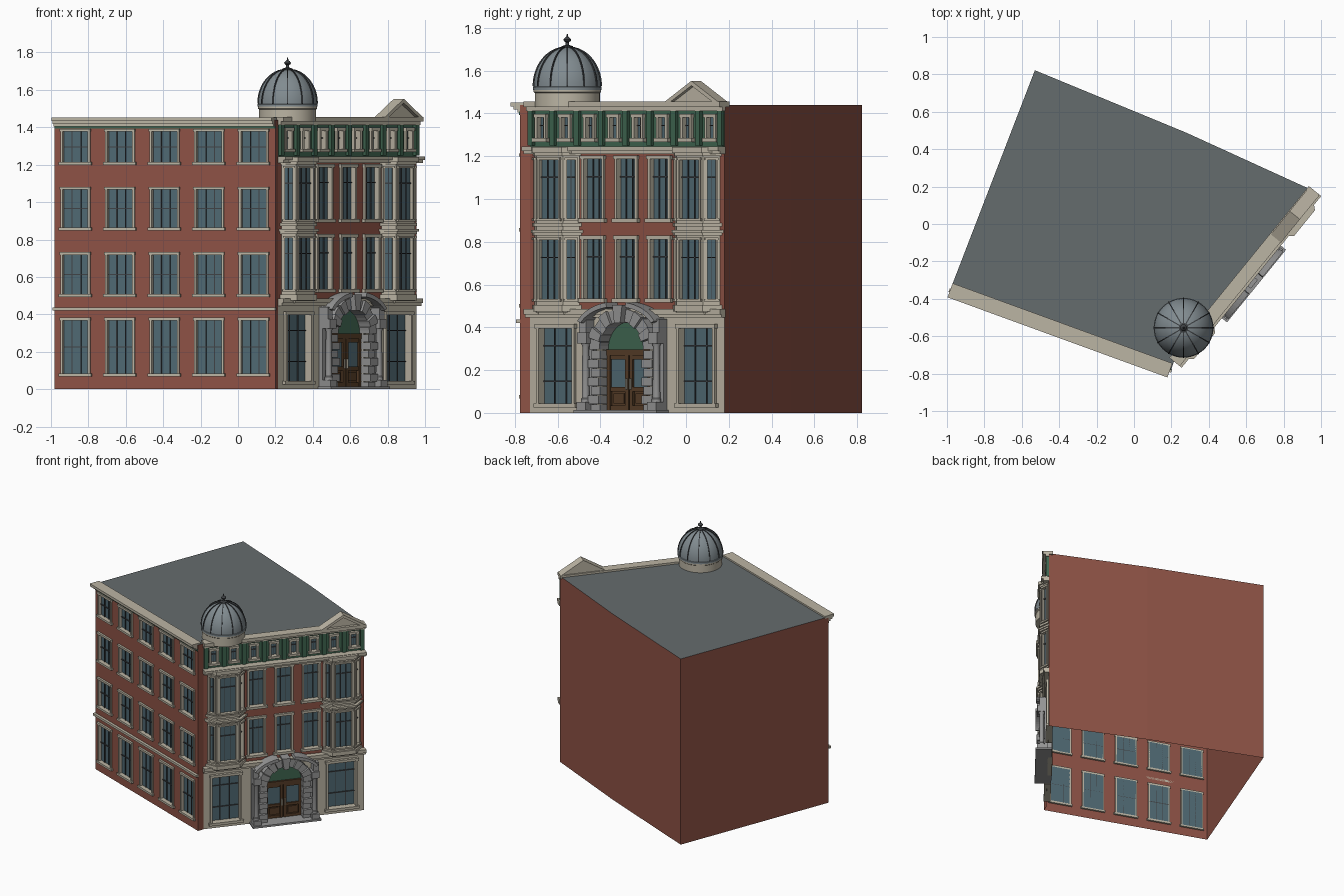
import bpy, bmesh
from math import sin, cos, pi, radians
from mathutils import Vector

if "Cube" in bpy.data.objects:
    bpy.data.objects.remove(bpy.data.objects["Cube"])

COL = dict(brick=(.27, .085, .06), stone=(.50, .46, .37), grey=(.30, .30, .30), green=(.05, .13, .08),
           roof=(.13, .15, .155), glass=(.08, .14, .17), wood=(.09, .045, .02), dome=(.22, .26, .28),
           iron=(.05, .055, .06))
MATS = {}
for k, c in COL.items():
    MATS[k] = bpy.data.materials.new(k)
    MATS[k].diffuse_color = (*c, 1)
PARTS = {}


def part(name, mat):
    return PARTS.setdefault(name, (bmesh.new(), mat))[0]


class Frame:
    """Facade coordinates: u along the wall, w outwards, z up."""
    def __init__(s, p, q):
        s.o = Vector((p[0], p[1], 0))
        d = Vector((q[0] - p[0], q[1] - p[1], 0))
        s.L = d.length
        s.d = d / s.L
        s.n = Vector((s.d.y, -s.d.x, 0))

    def at(s, u, w, z):
        return s.o + s.d * u + s.n * w + Vector((0, 0, z))


def face(bm, pts):
    return bm.faces.new([bm.verts.new(p) for p in pts])


def loft(bm, a, b):
    """Closed solid between two matching outlines."""
    va, vb = [bm.verts.new(p) for p in a], [bm.verts.new(p) for p in b]
    n = len(va)
    fs = [bm.faces.new(va), bm.faces.new(vb)]
    fs += [bm.faces.new((va[i], va[(i + 1) % n], vb[(i + 1) % n], vb[i])) for i in range(n)]
    bmesh.ops.recalc_face_normals(bm, faces=fs)


def prism(bm, F, uz, w0, w1):
    loft(bm, [F.at(u, w0, z) for u, z in uz], [F.at(u, w1, z) for u, z in uz])


def slab(bm, F, uw, z0, z1):
    loft(bm, [F.at(u, w, z0) for u, w in uw], [F.at(u, w, z1) for u, w in uw])


def box(bm, F, u0, u1, w0, w1, z0, z1):
    prism(bm, F, [(u0, z0), (u1, z0), (u1, z1), (u0, z1)], w0, w1)


def wall(bm, F, u0, u1, z0, z1, holes, depth=.015):
    """Sheet wall with real openings and reveals."""
    us = sorted({u0, u1, *[h[0] for h in holes], *[h[1] for h in holes]})
    zs = sorted({z0, z1, *[h[2] for h in holes], *[h[3] for h in holes]})
    for a, b in zip(us, us[1:]):
        for c, d in zip(zs, zs[1:]):
            if not any(h[0] < (a + b) / 2 < h[1] and h[2] < (c + d) / 2 < h[3] for h in holes):
                face(bm, [F.at(a, 0, c), F.at(b, 0, c), F.at(b, 0, d), F.at(a, 0, d)])
    for a, b, c, d in holes:
        loop = [(a, c), (b, c), (b, d), (a, d)]
        for (p, q), (r, s) in zip(loop, loop[1:] + loop[:1]):
            face(bm, [F.at(p, 0, q), F.at(r, 0, s), F.at(r, -depth, s), F.at(p, -depth, q)])


def window(F, hole, name, cols=3, bars=(.5,), t=.012, out=.01, sill=.018, depth=.015):
    """Glass, glazing bars and a stone surround for one opening."""
    a, b, c, d = hole
    face(part(name + "_glass", "glass"),
         [F.at(a, -depth, c), F.at(b, -depth, c), F.at(b, -depth, d), F.at(a, -depth, d)])
    g, s = part(name + "_glazing_bars", "iron"), part(name + "_surrounds", "stone")
    for i in range(1, cols):
        u = a + (b - a) * i / cols
        box(g, F, u - .002, u + .002, -depth, -depth + .006, c, d)
    for k in bars:
        z = c + (d - c) * k
        box(g, F, a, b, -depth, -depth + .007, z - .003, z + .003)
    for u in (a - t * .7, b - t * .3):
        box(s, F, u, u + t, -depth, out, c, d)
    box(s, F, a - t, b + t, -depth, out + .005, d - t * .3, d + t)
    box(s, F, a - t * 1.4, b + t * 1.4, -depth, sill, c - t, c + t * .3)


def lathe(bm, cx, cy, prof, n):
    rings = [[bm.verts.new((cx + r * cos(2 * pi * i / n), cy + r * sin(2 * pi * i / n), z))
              for i in range(n)] for r, z in prof]
    for A, B in zip(rings, rings[1:]):
        for i in range(n):
            bm.faces.new((A[i], A[(i + 1) % n], B[(i + 1) % n], B[i]))
    bm.faces.new(rings[0][::-1])
    bm.faces.new(rings[-1])


# Footprint: long side facade, chamfered corner, entrance facade, two blank rear walls (no floor)
foot = [(-.98, -.345), (.20, -.775), (.215, -.73), (.955, .18), (.28, .488), (-.53, .822)]
H = 1.44
A, B = Frame(foot[0], foot[1]), Frame(foot[2], foot[3])
brick = part("brick_walls", "brick")
for i in (1, 3, 4, 5):
    F = Frame(foot[i], foot[(i + 1) % 6])
    wall(brick, F, 0, F.L, 0, H, [])
face(part("flat_roof", "roof"), [(x, y, H) for x, y in foot])

# Side facade: four rows of five windows, string course and cornice
holes = [(u - .075, u + .075, z0, z1) for u in [.12 + i * .2535 for i in range(5)]
         for z0, z1 in ((.08, .37), (.505, .72), (.86, 1.07), (1.21, 1.38))]
wall(brick, A, 0, A.L, 0, H, holes)
for h in holes:
    window(A, h, "side_window")
st = part("side_cornice", "stone")
box(part("side_string_course", "stone"), A, -.005, A.L + .005, 0, .02, .42, .437)
box(part("side_frieze", "green"), A, 0, A.L, 0, .007, 1.393, 1.408)
for w0, w1, z0, z1 in ((0, .016, 1.405, 1.418), (0, .034, 1.418, 1.433), (-.03, .05, 1.433, 1.452)):
    box(st, A, 0, A.L - .005, w0, w1, z0, z1)

# Entrance facade: stone ground floor, brick middle, green top floor
M = B.L / 2
bays = (M - .423, M + .423)
door = (M - .135, M + .135, 0, .435)
shop = [(c - .105, c + .105, .04, .40) for c in bays]
wall(part("ground_floor_wall", "stone"), B, 0, B.L, 0, .47, shop + [door], .03)
for h in shop:
    window(B, h, "ground_window", 3, (.3, .76), .015, .015, .02, .03)
mid = [(M + k * .2 - .058, M + k * .2 + .058, z, z + .285) for k in (-1, 0, 1) for z in (.53, .905)]
wall(brick, B, 0, B.L, .47, 1.23, mid, .02)
for h in mid:
    window(B, h, "middle_window", 3, (.7,), .014, .012, .022, .02)
top = [(u - .024, u + .024, 1.28, 1.385) for u in [.075 + i * (B.L - .15) / 7 for i in range(8)]]
wall(part("top_floor_wall", "green"), B, 0, B.L, 1.23, H, top)
for h in top:
    window(B, h, "top_window", 2, (.6,), .013, .016, .024)
tf = part("top_floor_piers", "green")
for i in range(9):
    u = .075 + (i - .5) * (B.L - .15) / 7
    u = min(max(u, .016), B.L - .016)
    box(tf, B, u - .014, u + .014, 0, .02, 1.25, 1.42)
fc = part("entrance_cornices", "stone")
for w0, w1, z0, z1 in ((0, .03, .445, .46), (0, .04, .46, .485), (0, .04, 1.21, 1.225), (0, .055, 1.225, 1.245),
                       (0, .022, 1.412, 1.43), (-.03, .042, 1.43, 1.455)):
    box(fc, B, -.005, B.L + .005, w0, w1, z0, z1)

# Two-storey canted bays with stone mouldings
for c in bays:
    def outline(e):
        return [(c - .135 - e, 0), (c - .08 - e * .4, .055 + e), (c + .08 + e * .4, .055 + e), (c + .135 + e, 0)]
    pts = [B.at(u, w, 0) for u, w in outline(0)]
    for p, q in zip(pts, pts[1:]):
        F = Frame(p, q)
        half = F.L / 2 - (.02 if F.L > .1 else .016)
        hs = [(F.L / 2 - half, F.L / 2 + half, z, z + .28) for z in (.53, .905)]
        wall(part("bay_walls", "stone"), F, 0, F.L, .47, 1.24, hs)
        for h in hs:
            window(F, h, "bay_window", 3 if F.L > .1 else 2, (.7,), .009, .007, .012)
    bm = part("bay_mouldings", "stone")
    for e, z0, z1 in ((-.01, .46, .475), (.012, .475, .505), (.012, .83, .842), (.022, .842, .856),
                      (.012, .872, .888), (.01, 1.2, 1.215), (.022, 1.215, 1.242)):
        slab(bm, B, outline(e), z0, z1)

# Pediment over the far bay
pd, c = part("roof_pediment", "stone"), bays[1]
prism(pd, B, [(c - .14, 1.455), (c + .14, 1.455), (c, 1.535)], -.02, .02)
for s in (-1, 1):
    prism(pd, B, [(c + s * .16, 1.455), (c + s * .125, 1.455), (c, 1.53), (c, 1.552)], -.025, .045)

# Entrance portal: rusticated piers, voussoirs, columns and broken curved pediment
pt = part("portal_stonework", "grey")
SP = .295
for s in (-1, 1):
    for i in range(7):
        k = i % 2
        u = sorted((M + s * .13, M + s * (.185 + .008 * k)))
        box(pt, B, *u, -.03, .04 + .014 * k, i * SP / 7, (i + 1) * SP / 7 - .003)
    u = sorted((M + s * .185, M + s * .24))
    box(pt, B, *u, 0, .025, 0, .36)
    box(pt, B, *u, 0, .08, 0, .05)
    box(pt, B, *u, 0, .075, .325, .375)
    p = B.at(M + s * .213, .045, 0)
    lathe(part("portal_columns", "grey"), p.x, p.y, [(.022, .05), (.022, .065), (.018, .07), (.016, .31), (.022, .325)], 16)
    arc = [radians(a) for a in range(22, 78, 6)]
    ring = [(M + s * .25 * cos(a), .375 + .145 * sin(a)) for a in arc]
    ring += [(M + s * .228 * cos(a), .375 + .122 * sin(a)) for a in reversed(arc)]
    prism(pt, B, ring, 0, .085)
    box(pt, B, *sorted((M + s * .2, M + s * .24)), 0, .06, .375, .44)
for i in range(11):
    a0, a1 = pi * i / 11 + .01, pi * (i + 1) / 11 - .01
    r = .192 + .006 * (i % 2)
    prism(pt, B, [(M + q * cos(a), SP + q * sin(a)) for q, a in
                  ((.132, a0), (r, a0), (r, (a0 + a1) / 2), (r, a1), (.132, a1), (.132, (a0 + a1) / 2))],
          -.03, .045 + .012 * (i % 2))
prism(pt, B, [(M - .018, .42), (M + .018, .42), (M + .03, .505), (M - .03, .505)], 0, .075)
box(part("entrance_step", "grey"), B, M - .25, M + .25, -.03, .09, 0, .014)

# Fanlight and double door
fan = [(M + .135 * cos(pi * i / 20), SP + .14 * sin(pi * i / 20)) for i in range(21)]
prism(part("fanlight", "green"), B, fan, -.03, -.022)
dr = part("double_door", "wood")
box(dr, B, M - .135, M + .135, -.03, -.008, .268, .297)
box(dr, B, M - .135, M + .135, -.034, -.028, 0, .27)
for s in (-1, 1):
    for a, b in ((.003, .022), (.113, .135)):
        box(dr, B, *sorted((M + s * a, M + s * b)), -.03, -.012, .014, .27)
    for z0, z1 in ((.014, .035), (.10, .12), (.25, .27)):
        box(dr, B, *sorted((M + s * .003, M + s * .135)), -.03, -.014, z0, z1)
    box(dr, B, *sorted((M + s * .035, M + s * .1)), -.03, -.02, .045, .09)
    box(part("door_glass", "glass"), B, *sorted((M + s * .022, M + s * .113)), -.03, -.024, .12, .25)
    box(part("door_handles", "stone"), B, *sorted((M + s * .009, M + s * .015)), -.012, -.004, .11, .16)

# Corner dome with drum, ribs and finial
cx, cy = .265, -.555
lathe(part("dome_drum", "stone"), cx, cy, [(.152, 1.43), (.152, 1.495), (.158, 1.5), (.158, 1.512)], 48)
prof = [(.157 * cos(t), 1.525 + .185 * sin(t)) for t in [radians(a) for a in range(0, 88, 6)]]
lathe(part("dome_shell", "dome"), cx, cy, [(.16, 1.51), (.16, 1.523)] + prof, 48)
for i in range(12):
    a = 2 * pi * i / 12
    F = Frame((cx, cy), (cx + cos(a), cy + sin(a)))
    prism(part("dome_ribs", "iron"), F, [(r + .005, z + .003) for r, z in prof] + [(r - .006, z - .004) for r, z in prof[::-1]],
          -.003, .003)
lathe(part("dome_finial", "iron"), cx, cy, [(.026, 1.705), (.026, 1.714), (.009, 1.72), (.007, 1.732), (.016, 1.738),
                                            (.018, 1.745), (.012, 1.753), (.005, 1.758), (.002, 1.772)], 16)

# Turn the collected parts into objects
for name, (bm, mat) in PARTS.items():
    me = bpy.data.meshes.new(name)
    if name.endswith(("walls", "wall")):
        bmesh.ops.remove_doubles(bm, verts=bm.verts, dist=1e-5)
    bm.to_mesh(me)
    bm.free()
    me.materials.append(MATS[mat])
    ob = bpy.data.objects.new(name, me)
    bpy.context.collection.objects.link(ob)
    if name in ("dome_drum", "dome_shell", "dome_finial", "portal_columns"):
        bpy.ops.object.select_all(action='DESELECT')
        ob.select_set(True)
        bpy.context.view_layer.objects.active = ob
        bpy.ops.object.shade_smooth_by_angle(angle=radians(35))

for m in bpy.data.materials:
    if m.users and not m.is_grease_pencil:
        m.use_nodes = True
        m.node_tree.nodes["Principled BSDF"].inputs["Base Color"].default_value = m.diffuse_color
